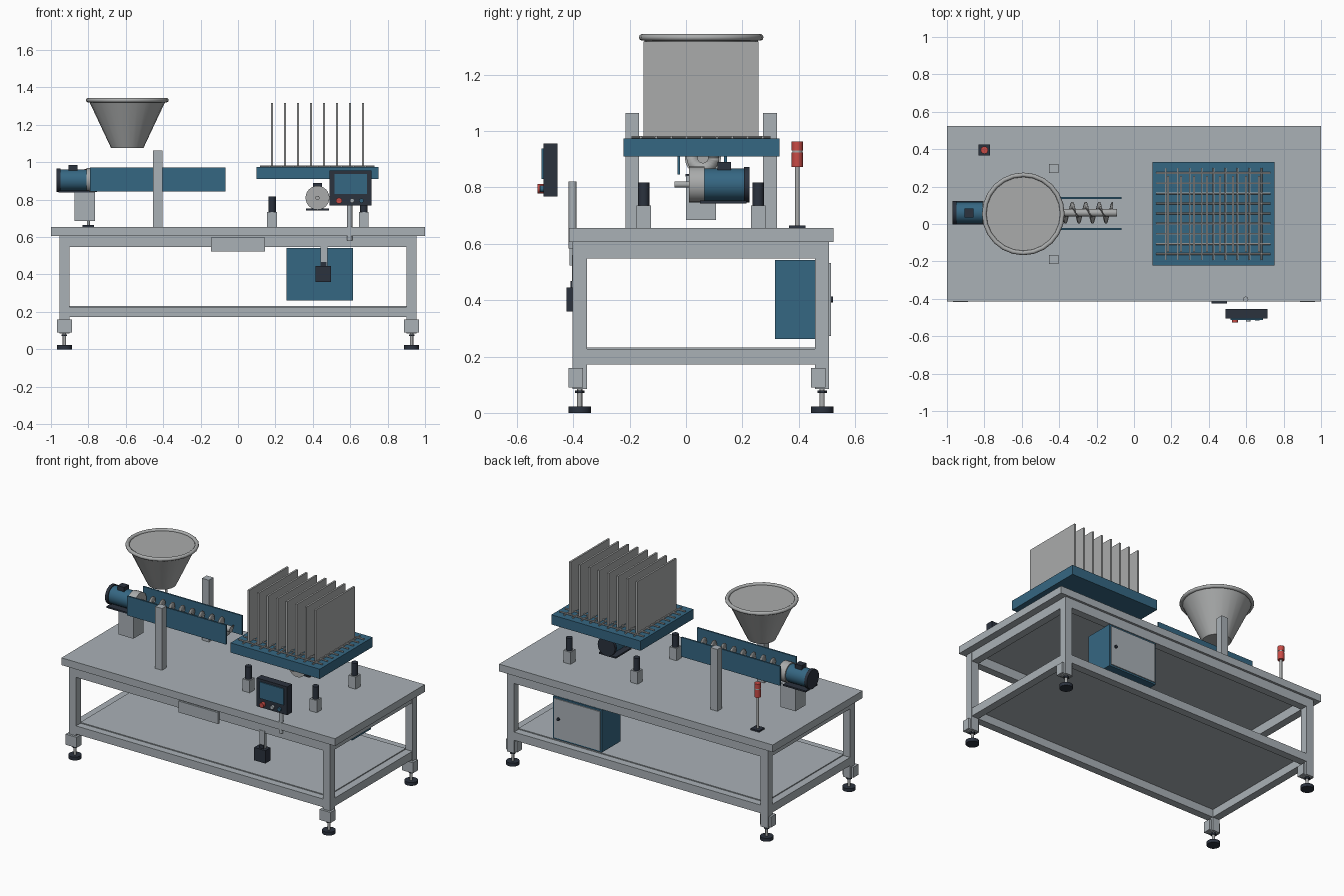
import bpy, bmesh, math
from mathutils import Vector

if "Cube" in bpy.data.objects:
    bpy.data.objects.remove(bpy.data.objects["Cube"])


def material(name, rgb):
    m = bpy.data.materials.new(name)
    m.diffuse_color = (*rgb, 1)
    m.use_nodes = True
    m.node_tree.nodes["Principled BSDF"].inputs["Base Color"].default_value = m.diffuse_color
    return m


GREY = material("frame grey", (0.40, 0.44, 0.47))
STEEL = material("stainless steel", (0.40, 0.41, 0.41))
BLUE = material("machine blue", (0.036, 0.135, 0.225))
DARK = material("dark slate", (0.024, 0.032, 0.048))
RED = material("signal red", (0.58, 0.07, 0.06))


def finish(bm, name, mat, smooth=False):
    me = bpy.data.meshes.new(name)
    bmesh.ops.recalc_face_normals(bm, faces=bm.faces)
    bm.to_mesh(me)
    bm.free()
    ob = bpy.data.objects.new(name, me)
    bpy.context.collection.objects.link(ob)
    me.materials.append(mat)
    if smooth:
        bpy.ops.object.select_all(action='DESELECT')
        ob.select_set(True)
        bpy.context.view_layer.objects.active = ob
        bpy.ops.object.shade_smooth_by_angle(angle=math.radians(35))
    return ob


def box(name, x, y, z, mat):
    """Box from (min, max) ranges."""
    bm = bmesh.new()
    bmesh.ops.create_cube(bm, size=1)
    for v in bm.verts:
        v.co = [r[0] + (c + 0.5) * (r[1] - r[0]) for c, r in zip(v.co, (x, y, z))]
    return finish(bm, name, mat)


def cyl(name, a, b, r1, mat, r2=None, sides=24):
    """Cylinder or cone from point a to point b."""
    a, b = Vector(a), Vector(b)
    d = b - a
    bm = bmesh.new()
    bmesh.ops.create_cone(bm, cap_ends=True, segments=sides, radius1=r1,
                          radius2=r1 if r2 is None else r2, depth=d.length)
    rot = Vector((0, 0, 1)).rotation_difference(d.normalized())
    for v in bm.verts:
        v.co = rot @ v.co + (a + b) / 2
    return finish(bm, name, mat, True)


def around(c, h):
    return (c - h, c + h)


# Table top and frame
X, YF, YB = 0.928, -0.377, 0.483
box("table_top", (-1, 1), (-0.415, 0.523), (0.607, 0.655), GREY)
for lo, hi, tag in ((0.547, 0.607, "upper"), (0.172, 0.226, "lower")):
    for y in (YF, YB):
        box(tag + "_long_rail", (-0.905, 0.905), around(y, 0.025), (lo, hi), GREY)
    for x in (-X, X):
        box(tag + "_side_rail", around(x, 0.025), (-0.355, 0.46), (lo, hi), GREY)
box("lower_shelf", (-0.904, 0.904), (-0.355, 0.46), (0.224, 0.232), GREY)

# Legs with brackets and levelling feet
for x in (-X, X):
    for y in (YF, YB):
        box("leg", around(x, 0.026), around(y, 0.025), (0.085, 0.607), GREY)
        box("foot_bracket", around(x, 0.04), (y - 0.04, y + 0.012), (0.09, 0.16), GREY)
        cyl("foot_stem", (x, y, 0.015), (x, y, 0.09), 0.009, STEEL, sides=16)
        cyl("foot_nut", (x, y, 0.07), (x, y, 0.08), 0.017, DARK, sides=6)
        cyl("foot_pad", (x, y, 0), (x, y, 0.022), 0.04, DARK)

# Front plate and hanging switch box
box("front_plate", (-0.145, 0.145), (-0.414, -0.40), (0.523, 0.598), GREY)
box("switch_strap", (0.44, 0.478), (-0.405, -0.385), (0.445, 0.56), GREY)
box("switch_box", (0.415, 0.497), (-0.424, -0.37), (0.36, 0.445), DARK)
box("switch_neck", (0.445, 0.473), (-0.41, -0.38), (0.44, 0.467), DARK)

# Electrical cabinet
box("cabinet", (0.26, 0.615), (0.315, 0.508), (0.262, 0.543), BLUE)
box("cabinet_door", (0.27, 0.605), (0.506, 0.514), (0.273, 0.532), GREY)
cyl("cabinet_knob", (0.572, 0.512, 0.402), (0.572, 0.522, 0.402), 0.010, DARK, sides=16)

# Control panel on its post
cyl("panel_post", (0.597, -0.402, 0.583), (0.597, -0.402, 0.82), 0.014, GREY, sides=16)
box("panel_housing", (0.49, 0.713), (-0.505, -0.455), (0.768, 0.955), DARK)
box("panel_screen", (0.515, 0.69), (-0.512, -0.504), (0.83, 0.938), BLUE)
for x, r, mat, tip in ((0.54, 0.016, RED, -0.527), (0.61, 0.012, GREY, -0.52),
                       (0.66, 0.012, BLUE, -0.517)):
    cyl("panel_button", (x, -0.504, 0.795), (x, tip, 0.795), r, mat, sides=16)

# Signal tower
sx, sy = -0.80, 0.395
box("signal_base", around(sx, 0.031), around(sy, 0.029), (0.655, 0.665), DARK)
for name, lo, hi, r, mat in (("signal_pole", 0.66, 0.873, 0.008, STEEL),
                             ("signal_lower_lamp", 0.873, 0.924, 0.02, RED),
                             ("signal_band", 0.924, 0.931, 0.018, STEEL),
                             ("signal_upper_lamp", 0.931, 0.963, 0.02, RED)):
    cyl(name, (sx, sy, lo), (sx, sy, hi), r, mat, sides=16)

# Hopper cone with rolled rim
hx, hy = -0.592, 0.054
cyl("hopper", (hx, hy, 1.075), (hx, hy, 1.332), 0.086, STEEL, 0.207)
bpy.ops.mesh.primitive_torus_add(location=(hx, hy, 1.332), major_radius=0.209,
                                 minor_radius=0.012, major_segments=24, minor_segments=10)
rim = bpy.context.object
rim.name = "hopper_rim"
rim.data.materials.append(STEEL)
bpy.ops.object.shade_smooth_by_angle(angle=math.radians(50))

# Hopper posts
for y in (-0.191, 0.298):
    box("hopper_post", around(-0.43, 0.025), around(y, 0.024), (0.655, 1.063), GREY)

# Open trough
AY, AZ = 0.06, 0.905
for y in (-0.026, 0.14):
    box("trough_side", (-0.79, -0.066), around(y, 0.005), (0.845, 0.973), BLUE)

# Screw conveyor: shaft and helical flight
cyl("screw_shaft", (-0.76, AY, AZ), (-0.09, AY, AZ), 0.02, STEEL)
bm = bmesh.new()
turns, seg, pitch = 8, 24, 0.072
prev = None
for i in range(turns * seg + 1):
    t = 2 * math.pi * i / seg
    pair = [bm.verts.new((-0.69 + pitch * i / seg, AY + r * math.cos(t), AZ + r * math.sin(t)))
            for r in (0.018, 0.058)]
    if prev:
        bm.faces.new((prev[0], prev[1], pair[1], pair[0]))
    prev = pair
flight = finish(bm, "screw_flight", STEEL, True)
mod = flight.modifiers.new("thickness", 'SOLIDIFY')
mod.thickness = 0.006
mod.offset = 0


def motor(tail, axis):
    """Motor with fan cover, body, flange, shaft, terminal box and foot plate."""
    tail, axis = Vector(tail), Vector(axis)
    for name, s, e, r, mat in (("fan_cover", 0, 0.02, 0.063, DARK),
                               ("motor_body", 0.018, 0.16, 0.057, BLUE),
                               ("motor_flange", 0.16, 0.215, 0.064, STEEL),
                               ("motor_shaft", 0.21, 0.265, 0.011, STEEL)):
        cyl(name, tail + axis * s, tail + axis * e, r, mat)
    for name, s, e, w, lo, hi in (("terminal_box", 0.065, 0.113, 0.024, 0.05, 0.08),
                                  ("motor_foot", 0.01, 0.175, 0.062, -0.067, -0.057)):
        p, q = tail + axis * s, tail + axis * e
        side = Vector((abs(axis.y), abs(axis.x), 0)) * w
        xs, ys = sorted((p.x, q.x)), sorted((p.y, q.y))
        box(name, (xs[0] - side.x, xs[1] + side.x), (ys[0] - side.y, ys[1] + side.y),
            (p.z + lo, p.z + hi), DARK)


# Screw drive on its pedestal, and vibration motor under the tray
motor((-0.97, AY, AZ), (1, 0, 0))
box("motor_pedestal", (-0.875, -0.765), (0.0, 0.107), (0.685, 0.842), GREY)
motor((0.425, 0.225, 0.81), (0, -1, 0))

# Vibrating tray on four mounts
box("tray", (0.10, 0.752), (-0.221, 0.332), (0.91, 0.974), BLUE)
for x in (0.182, 0.673):
    for y in (-0.15, 0.256):
        box("mount_block", around(x, 0.026), around(y, 0.026), (0.655, 0.735), GREY)
        cyl("mount_damper", (x, y, 0.735), (x, y, 0.818), 0.02, DARK)

# Rod grid on the tray
for i in range(9):
    y, x = -0.16 + 0.054 * i, 0.17 + 0.064 * i
    cyl("grid_long_rod", (0.117, y, 0.978), (0.73, y, 0.978), 0.005, STEEL, sides=8)
    cyl("grid_cross_rod", (x, -0.193, 0.978), (x, 0.30, 0.978), 0.005, STEEL, sides=8)

# Upright divider plates
for i in range(8):
    box("divider_plate", around(0.182 + 0.0695 * i, 0.006), (-0.15, 0.257), (0.974, 1.317), STEEL)
